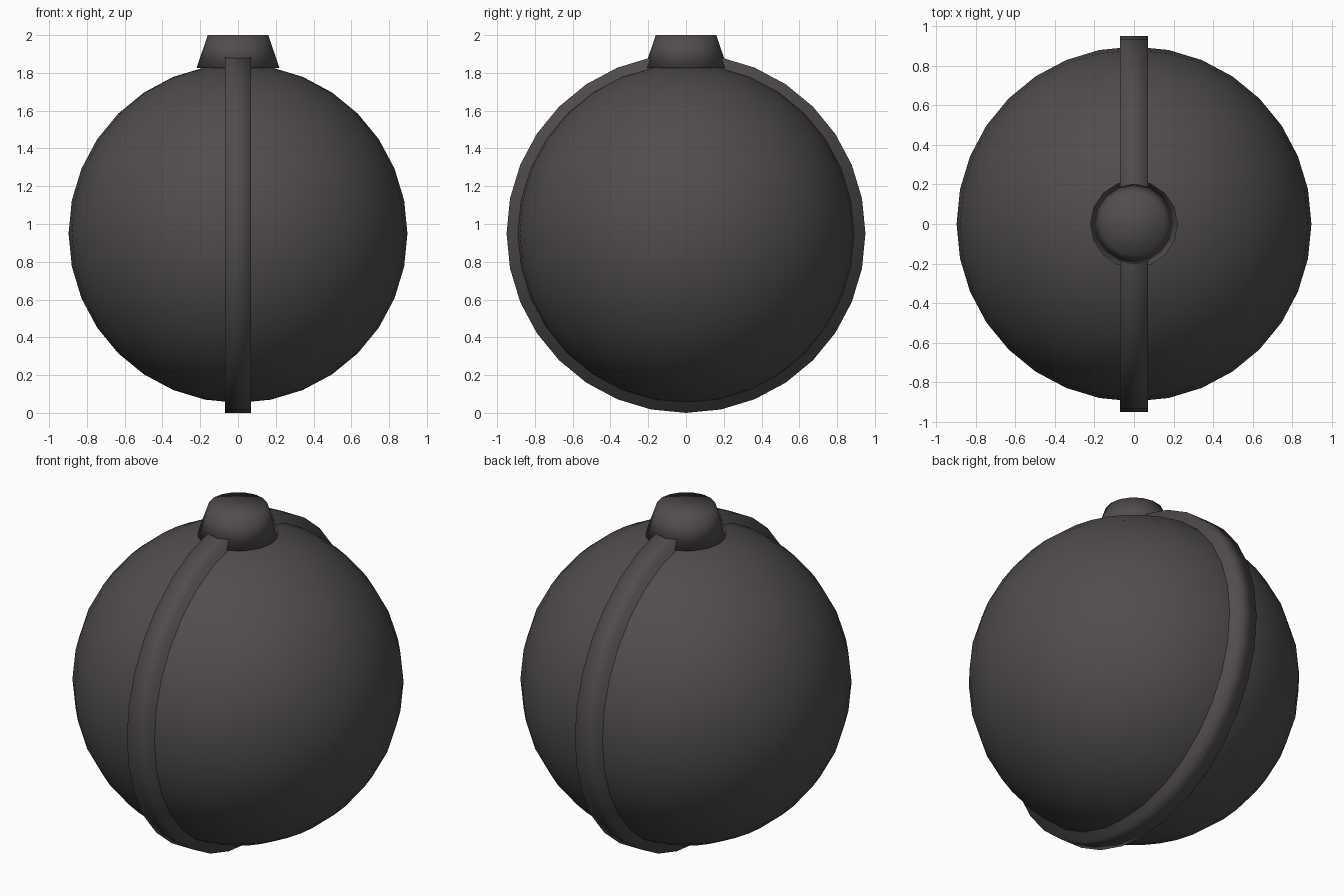
import bpy
import math

cube = bpy.data.objects.get("Cube")
if cube:
    bpy.data.objects.remove(cube, do_unlink=True)

CENTRE = (0, 0, 0.95)

# Single dark warm grey
iron = bpy.data.materials.new("dark iron")
iron.use_nodes = True
colour = (0.08, 0.073, 0.071, 1)
iron.diffuse_color = colour
bsdf = iron.node_tree.nodes["Principled BSDF"]
bsdf.inputs["Base Color"].default_value = colour
bsdf.inputs["Roughness"].default_value = 0.8


def finish(name):
    """Name the new primitive, colour it and shade it smooth all over."""
    obj = bpy.context.object
    obj.name = name
    obj.data.materials.append(iron)
    bpy.ops.object.shade_smooth()
    return obj


# Round body
bpy.ops.mesh.primitive_uv_sphere_add(segments=32, ring_count=16, radius=0.897,
                                     location=CENTRE)
finish("body")

# Raised band running around the body from front to back
bpy.ops.mesh.primitive_cylinder_add(vertices=32, radius=0.95, depth=0.14,
                                    location=CENTRE,
                                    rotation=(0, math.pi / 2, 0))
finish("band")

# Tapered cap on top
bpy.ops.mesh.primitive_cone_add(vertices=16, radius1=0.22, radius2=0.16,
                                depth=0.175, location=(0, 0, 1.9125),
                                end_fill_type='TRIFAN')
finish("cap")
